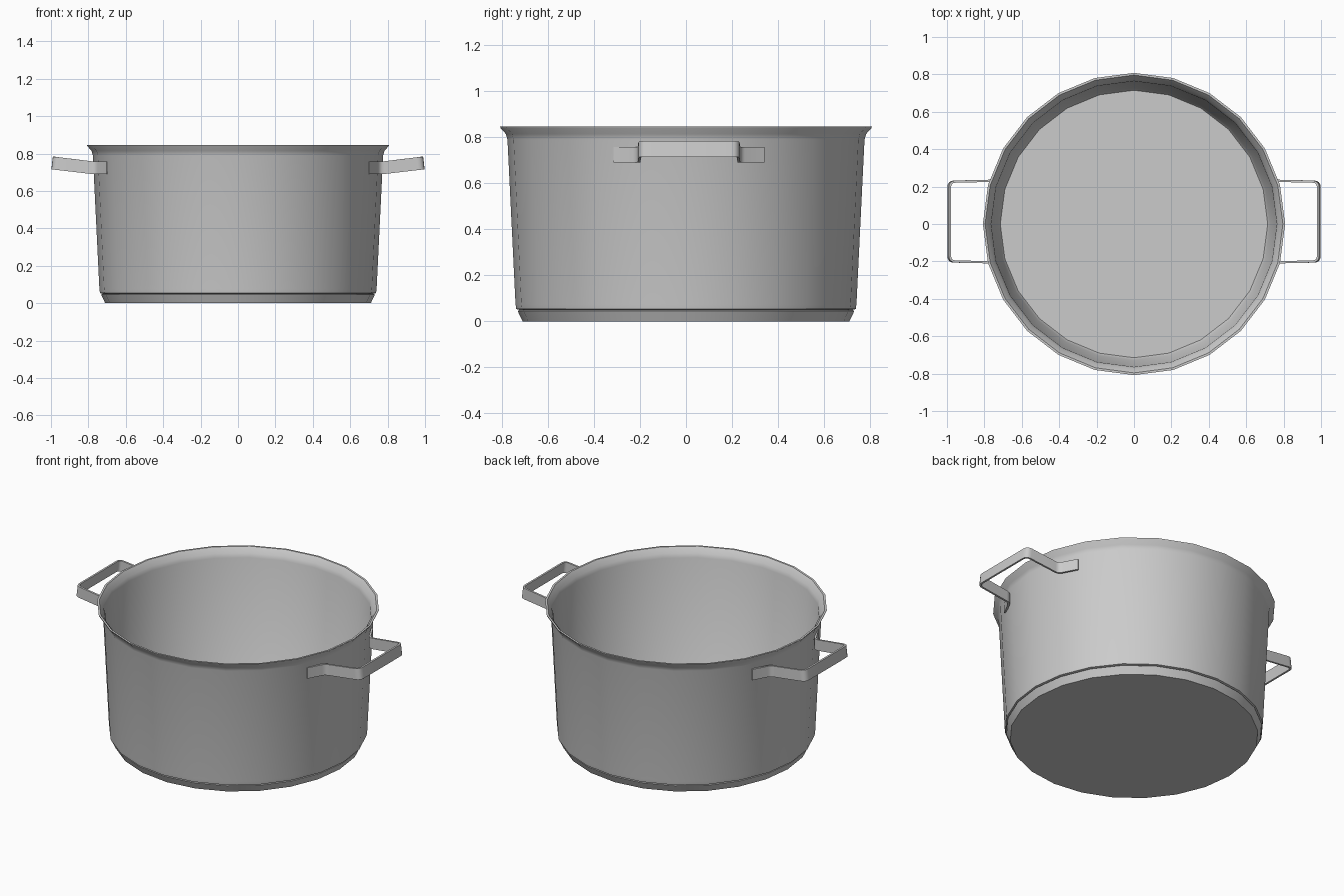
import bpy, bmesh, math
from mathutils import Vector

cube = bpy.data.objects.get("Cube")
if cube:
    bpy.data.objects.remove(cube, do_unlink=True)


def material(name, grey):
    mat = bpy.data.materials.new(name)
    mat.use_nodes = True
    colour = (grey, grey, grey, 1)
    mat.diffuse_color = colour
    mat.node_tree.nodes["Principled BSDF"].inputs["Base Color"].default_value = colour
    return mat


steel = material("brushed steel grey", 0.6)


def finish(name, bm, angle):
    bmesh.ops.recalc_face_normals(bm, faces=bm.faces)
    mesh = bpy.data.meshes.new(name)
    bm.to_mesh(mesh)
    bm.free()
    mesh.materials.append(steel)
    obj = bpy.data.objects.new(name, mesh)
    bpy.context.collection.objects.link(obj)
    bpy.ops.object.select_all(action='DESELECT')
    obj.select_set(True)
    bpy.context.view_layer.objects.active = obj
    bpy.ops.object.shade_smooth_by_angle(angle=math.radians(angle))
    return obj


def lathe(name, profile, sides=24, angle=42):
    """Stack of rings, capped at both ends of the profile."""
    bm = bmesh.new()
    rings = [[bm.verts.new((r * math.cos(math.tau * i / sides),
                            r * math.sin(math.tau * i / sides), z))
              for i in range(sides)] for r, z in profile]
    for low, high in zip(rings, rings[1:]):
        for i in range(sides):
            j = (i + 1) % sides
            bm.faces.new((low[i], low[j], high[j], high[i]))
    bm.faces.new(rings[0])
    bm.faces.new(rings[-1])
    return finish(name, bm, angle)


def rounded(points, radii, steps=4):
    """Polyline with its inner corners replaced by curves."""
    path = [points[0]]
    for a, b, c, r in zip(points, points[1:], points[2:], radii):
        start = b + (a - b).normalized() * r
        end = b + (c - b).normalized() * r
        for k in range(steps + 1):
            t = k / steps
            path.append(start * (1 - t) ** 2 + b * 2 * t * (1 - t) + end * t ** 2)
    return path + [points[-1]]


def strap_handle(name, side):
    """Flat strap bent around a loop, its feet lying on the pot wall."""
    half = [Vector(p) for p in ((0.699, 0.325), (0.757, 0.218), (0.988, 0.213))]
    points = half + [Vector((p.x, -p.y)) for p in reversed(half)]
    path = rounded(points, (0.025, 0.03, 0.03, 0.025))
    thick, height, tilt, centre_y = 0.012, 0.068, 0.12, 0.013
    bm = bmesh.new()
    sections = []
    for i, p in enumerate(path):
        before = (p - path[max(i - 1, 0)]).normalized()
        after = (path[min(i + 1, len(path) - 1)] - p).normalized()
        along = (before + after).normalized()
        normal = Vector((-along.y, along.x))
        reach = max(0, p.x - 0.775)
        lean = tilt * min(1, reach / 0.1)
        section = []
        for u, v in ((-1, -1), (1, -1), (1, 1), (-1, 1)):
            q = p + normal * (u * thick / 2)
            z = 0.724 + reach * tilt + v * height / 2
            section.append(bm.verts.new((side * (q.x - v * lean * height / 2),
                                         q.y + centre_y, z)))
        sections.append(section)
    for a, b in zip(sections, sections[1:]):
        for i in range(4):
            j = (i + 1) % 4
            bm.faces.new((a[i], a[j], b[j], b[i]))
    bm.faces.new(sections[0])
    bm.faces.new(sections[-1])
    return finish(name, bm, 40)


# Pot wall: outer side, flared lip, inner side and floor
lathe("pot_body", [
    (0.722, 0.05), (0.738, 0.054), (0.741, 0.075), (0.776, 0.79), (0.783, 0.815),
    (0.806, 0.84), (0.808, 0.847), (0.796, 0.847), (0.772, 0.815), (0.764, 0.79),
    (0.728, 0.08), (0.715, 0.06)])

# Thick base disc below the seam
lathe("base_disc", [(0.71, 0), (0.732, 0.046), (0.722, 0.051)])

# Two loop handles
strap_handle("left_handle", 1)
strap_handle("right_handle", -1)
